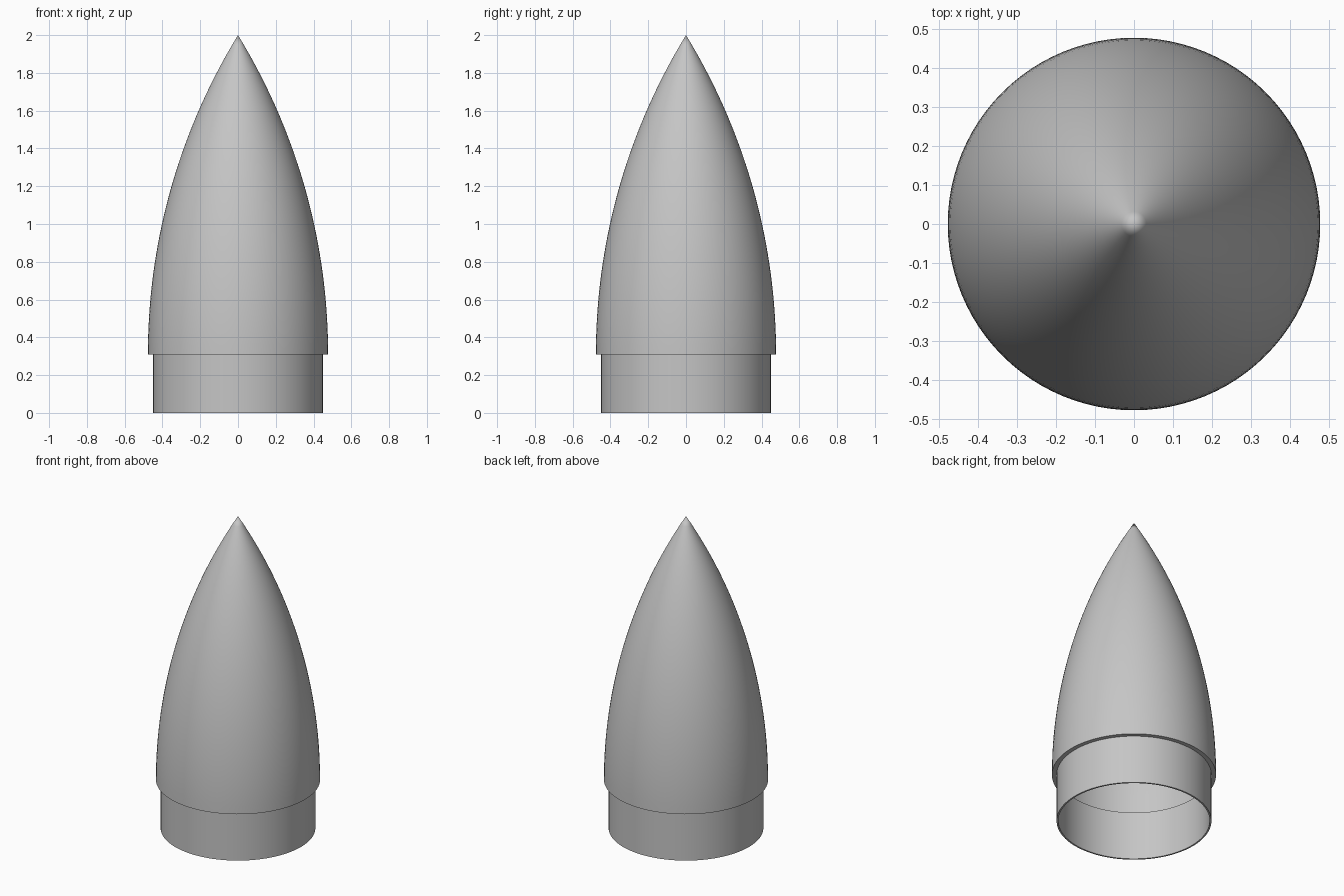
import bpy, bmesh
from math import cos, sin, sqrt, pi, radians

cube = bpy.data.objects.get("Cube")
if cube:
    bpy.data.objects.remove(cube, do_unlink=True)

SEGMENTS = 96
JOINT_Z, TIP_Z = 0.31, 2.0
SHELL_R, TUBE_R, TUBE_INNER = 0.477, 0.45, 0.44

grey = bpy.data.materials.new("plain_grey")
grey.use_nodes = True
colour = (0.56, 0.56, 0.56, 1)
grey.diffuse_color = colour
grey.node_tree.nodes["Principled BSDF"].inputs["Base Color"].default_value = colour


def ogive(radius, tip_z, steps=32):
    """Tangent ogive profile from the joint up to a point on the axis."""
    length = tip_z - JOINT_Z
    rho = (radius ** 2 + length ** 2) / (2 * radius)
    points = []
    for i in range(steps):
        h = length * i / steps
        points.append((sqrt(rho ** 2 - h ** 2) - rho + radius, JOINT_Z + h))
    return points + [(0, tip_z)]


def lathe(name, profile, closed):
    """Turn an (r, z) profile around the vertical axis."""
    bm = bmesh.new()
    rings = []
    for r, z in profile:
        if r == 0:
            rings.append([bm.verts.new((0, 0, z))] * SEGMENTS)
        else:
            rings.append([bm.verts.new((r * cos(2 * pi * k / SEGMENTS),
                                        r * sin(2 * pi * k / SEGMENTS), z))
                          for k in range(SEGMENTS)])
    pairs = list(zip(rings, rings[1:]))
    if closed:
        pairs.append((rings[-1], rings[0]))
    for low, high in pairs:
        if low[0] is low[1] and high[0] is high[1]:
            continue
        for k in range(SEGMENTS):
            n = (k + 1) % SEGMENTS
            corners = dict.fromkeys((low[k], low[n], high[n], high[k]))
            bm.faces.new(list(corners))
    bmesh.ops.recalc_face_normals(bm, faces=bm.faces)
    mesh = bpy.data.meshes.new(name)
    bm.to_mesh(mesh)
    bm.free()
    mesh.materials.append(grey)
    obj = bpy.data.objects.new(name, mesh)
    bpy.context.collection.objects.link(obj)
    bpy.ops.object.select_all(action='DESELECT')
    obj.select_set(True)
    bpy.context.view_layer.objects.active = obj
    bpy.ops.object.shade_smooth_by_angle(angle=radians(30))
    return obj


# Hollow pointed shell: outer curve up to the tip, inner curve back down
outer = ogive(SHELL_R, TIP_Z)
inner = ogive(TUBE_R, TIP_Z - 0.06)
lathe("nose_shell", outer + inner[::-1], closed=True)

# Open shoulder tube below the shell
lathe("shoulder_tube", [(TUBE_R, 0), (TUBE_R, JOINT_Z),
                        (TUBE_INNER, JOINT_Z), (TUBE_INNER, 0)], closed=True)
